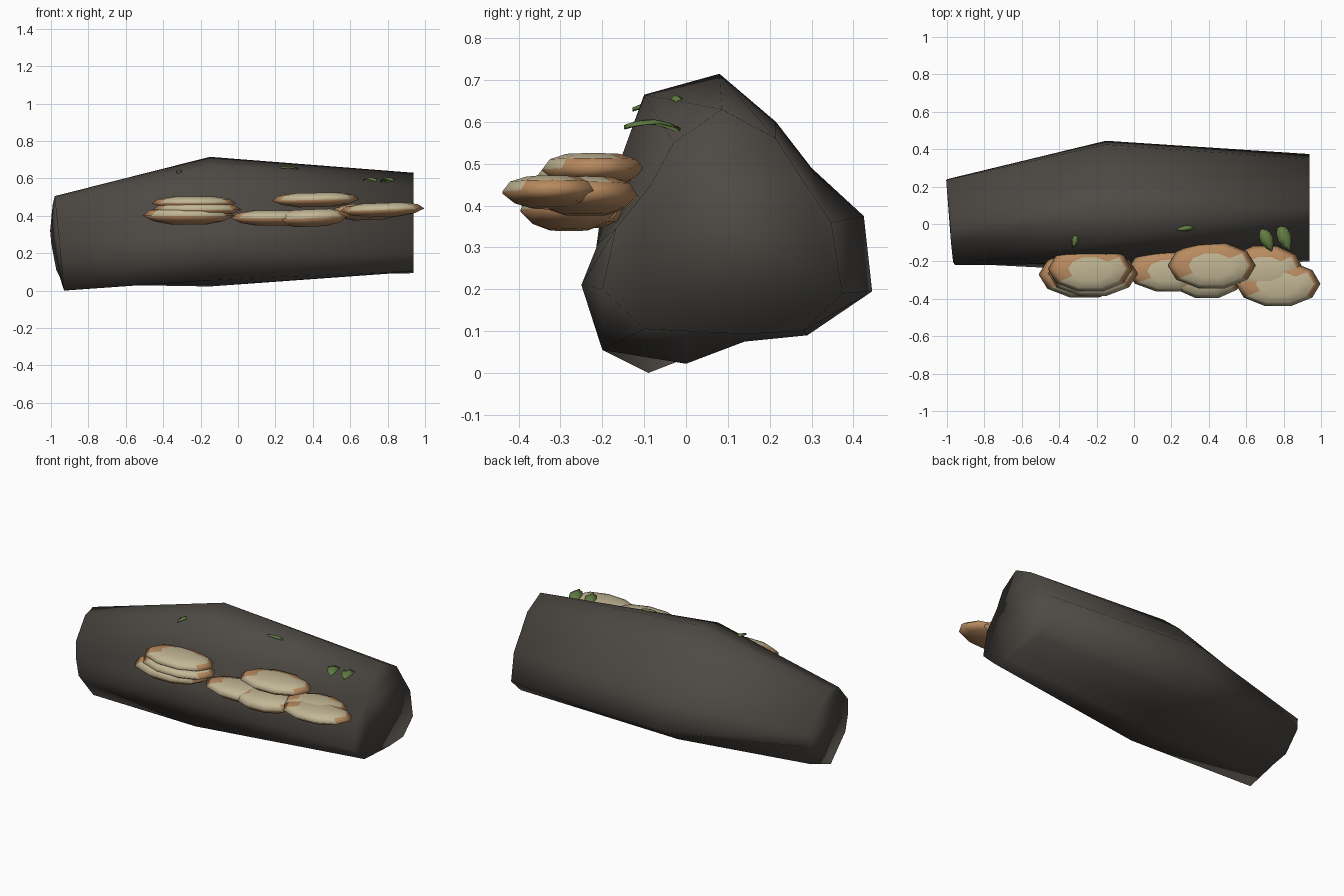
import bpy, bmesh, math
from mathutils import Matrix, Vector

cube = bpy.data.objects.get("Cube")
if cube:
    bpy.data.objects.remove(cube)


def material(name, rgb):
    m = bpy.data.materials.new(name)
    m.use_nodes = True
    m.diffuse_color = (*rgb, 1)
    bsdf = m.node_tree.nodes["Principled BSDF"]
    bsdf.inputs["Base Color"].default_value = (*rgb, 1)
    bsdf.inputs["Roughness"].default_value = 0.9
    return m


bark = material("dark bark", (0.075, 0.067, 0.058))
tan = material("tan mushroom", (0.48, 0.255, 0.115))
cream = material("cream mushroom top", (0.54, 0.47, 0.30))
green = material("leaf green", (0.12, 0.20, 0.055))


def finish(bm, name, mats, matrix=None):
    if matrix:
        bm.transform(matrix)
    bmesh.ops.recalc_face_normals(bm, faces=bm.faces)
    for f in bm.faces:
        f.smooth = True
    mesh = bpy.data.meshes.new(name)
    bm.to_mesh(mesh)
    bm.free()
    for m in mats:
        mesh.materials.append(m)
    obj = bpy.data.objects.new(name, mesh)
    bpy.context.collection.objects.link(obj)
    return obj


def bridge(bm, a, b):
    n = len(a)
    return [bm.faces.new((a[i], a[(i + 1) % n], b[(i + 1) % n], b[i])) for i in range(n)]


# Log: three lumpy cross-sections (y, z) joined from left end to right end
left_end = [(-0.02, 0.505), (0.08, 0.46), (0.15, 0.4), (0.235, 0.32), (0.24, 0.25),
            (0.17, 0.11), (0.09, 0.075), (0, 0.035), (-0.09, 0), (-0.21, 0.16),
            (-0.22, 0.26), (-0.205, 0.37), (-0.1, 0.485)]
middle = [(0.08, 0.715), (0.215, 0.6), (0.3, 0.49), (0.425, 0.375), (0.445, 0.195),
          (0.29, 0.09), (0.14, 0.075), (0, 0.022), (-0.2, 0.055), (-0.25, 0.21),
          (-0.21, 0.31), (-0.16, 0.5), (-0.1, 0.665)]
right_end = [(0.086, 0.63), (0.215, 0.56), (0.28, 0.46), (0.347, 0.36), (0.374, 0.19),
             (0.28, 0.1), (0.14, 0.093), (0, 0.1), (-0.1, 0.105), (-0.2, 0.2),
             (-0.168, 0.345), (-0.084, 0.45), (-0.03, 0.55)]

bm = bmesh.new()
rings = []
for section, x_at in ((left_end, lambda y, z: -0.93 - 0.1 * z - 0.18 * max(0, y)),
                      (middle, lambda y, z: -0.15),
                      (right_end, lambda y, z: 0.938)):
    rings.append([bm.verts.new((x_at(y, z), y, z)) for y, z in section])
bridge(bm, rings[0], rings[1])
bridge(bm, rings[1], rings[2])
for end in (rings[0], rings[2]):
    bm.faces.new(end)
finish(bm, "log", [bark])


# Shelf mushrooms: lens shapes with a cream patch on top, tan at the back and left
def mushroom(name, x, y, z, rx, ry, h, tilt=0.0, sides=10):
    bm = bmesh.new()
    rings = []
    for r, level in ((0.4, -1), (0.75, -0.65), (1, 0), (0.85, 0.65), (0.52, 1)):
        rings.append([bm.verts.new((r * math.cos(i * math.tau / sides),
                                    r * math.sin(i * math.tau / sides), level))
                      for i in range(sides)])
    bm.faces.new(rings[0])
    bm.faces.new(rings[-1]).material_index = 1
    for k in range(4):
        for f in bridge(bm, rings[k], rings[k + 1]):
            c = f.calc_center_median()
            rim_cream = k == 2 and c.y < -0.4 and abs(c.x) < 0.6
            top_cream = k == 3 and c.x > -0.5 and c.y < 0.5
            f.material_index = int(rim_cream or top_cream)
    place = (Matrix.Translation((x, y, z)) @ Matrix.Rotation(-tilt, 4, 'Y')
             @ Matrix.Diagonal((rx, ry, h, 1)))
    finish(bm, name, [tan, cream], place)


mushroom("mushroom_left_top", -0.235, -0.24, 0.467, 0.225, 0.125, 0.035)
mushroom("mushroom_left_middle", -0.22, -0.265, 0.432, 0.24, 0.125, 0.036)
mushroom("mushroom_left_bottom", -0.265, -0.27, 0.4, 0.245, 0.13, 0.046)
mushroom("mushroom_centre_low", 0.19, -0.25, 0.387, 0.23, 0.117, 0.04)
mushroom("mushroom_centre_front", 0.39, -0.28, 0.388, 0.2, 0.122, 0.046, 0.04)
mushroom("mushroom_centre_top", 0.415, -0.222, 0.485, 0.235, 0.128, 0.038, 0.02)
mushroom("mushroom_right_back", 0.7, -0.24, 0.422, 0.205, 0.13, 0.044, 0.04)
mushroom("mushroom_right_front", 0.77, -0.32, 0.431, 0.227, 0.125, 0.037, 0.035)


# Leaves: thin arched blades lying on the bark
def leaf(name, root, tip, width, arch):
    root, tip = Vector(root), Vector(tip)
    side = (tip - root).cross(Vector((0, 0, 1))).normalized()
    bm = bmesh.new()
    previous = None
    for t, w in ((0, 0.35), (0.25, 0.9), (0.5, 1), (0.8, 0.6), (1, 0.05)):
        p = root.lerp(tip, t) + Vector((0, 0, arch * math.sin(math.pi * t)))
        row = [bm.verts.new(p + side * s * w * width / 2 - Vector((0, 0, abs(s) * 0.008)))
               for s in (-1, 0, 1)]
        if previous:
            for i in range(2):
                bm.faces.new((previous[i], previous[i + 1], row[i + 1], row[i]))
        previous = row
    obj = finish(bm, name, [green])
    solid = obj.modifiers.new("thickness", 'SOLIDIFY')
    solid.thickness = 0.003


leaf("leaf_right_outer", (0.78, -0.005, 0.582), (0.83, -0.145, 0.594), 0.075, 0.018)
leaf("leaf_right_inner", (0.685, -0.025, 0.59), (0.737, -0.148, 0.592), 0.07, 0.016)
leaf("leaf_middle", (0.32, -0.018, 0.655), (0.225, -0.03, 0.66), 0.03, 0.008)
leaf("leaf_left", (-0.305, -0.05, 0.638), (-0.325, -0.128, 0.634), 0.035, 0.01)
